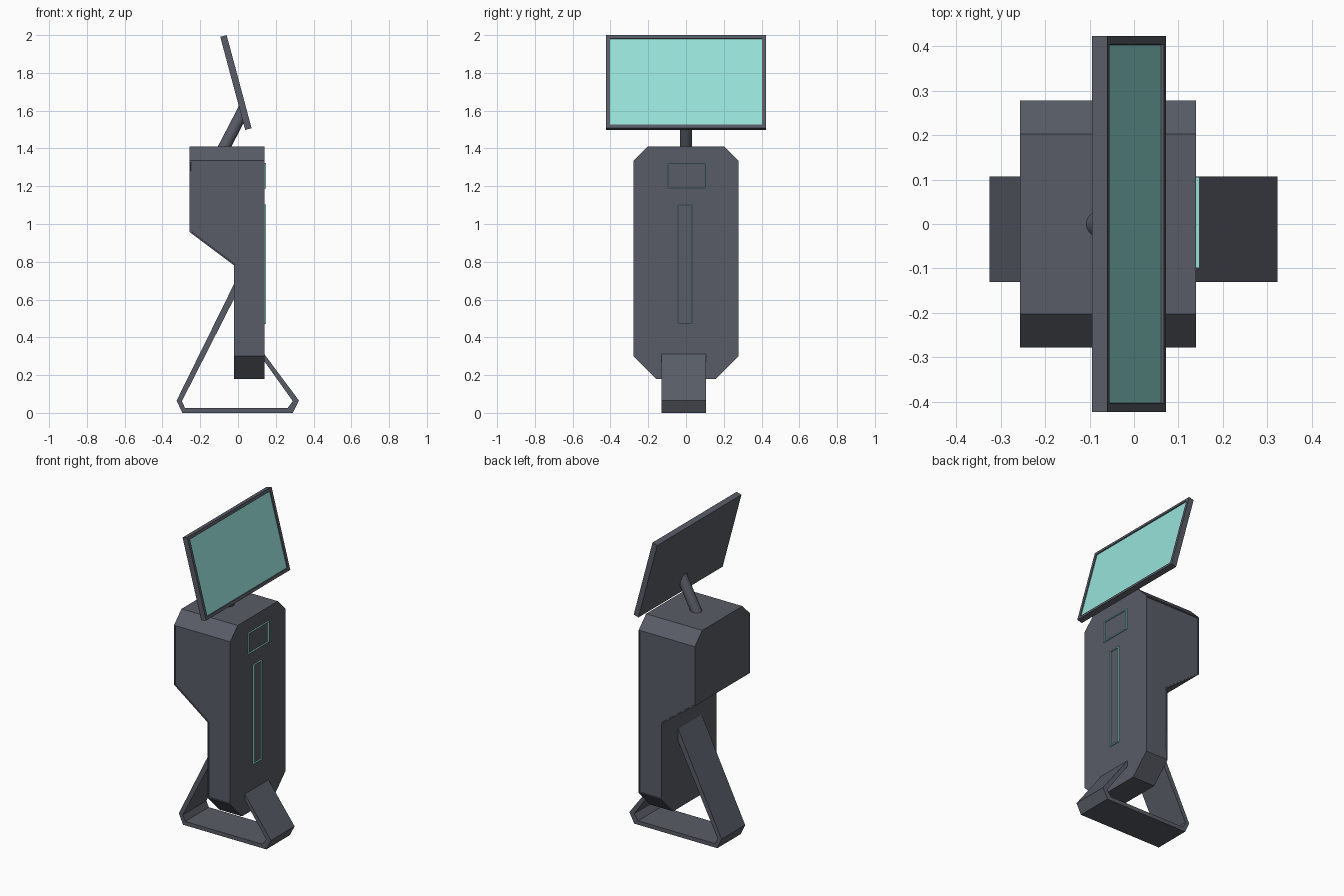
import bpy, bmesh, math
from mathutils import Matrix, Vector

old = bpy.data.objects.get("Cube")
if old:
    bpy.data.objects.remove(old, do_unlink=True)


def material(name, rgb):
    m = bpy.data.materials.new(name)
    m.use_nodes = True
    m.diffuse_color = (*rgb, 1)
    bsdf = next(n for n in m.node_tree.nodes if n.type == 'BSDF_PRINCIPLED')
    bsdf.inputs["Base Color"].default_value = (*rgb, 1)
    return m


GREY = material("slate grey", (0.098, 0.107, 0.133))
TEAL = material("light teal", (0.31, 0.76, 0.70))


def finish(bm, name, *mats):
    mesh = bpy.data.meshes.new(name)
    bm.to_mesh(mesh)
    bm.free()
    for m in mats:
        mesh.materials.append(m)
    ob = bpy.data.objects.new(name, mesh)
    bpy.context.collection.objects.link(ob)
    return ob


def prism(profile, y0, y1):
    """Extrude an x-z outline along y."""
    bm = bmesh.new()
    face = bm.faces.new([bm.verts.new((x, y0, z)) for x, z in profile])
    ext = bmesh.ops.extrude_face_region(bm, geom=[face])
    verts = [g for g in ext["geom"] if isinstance(g, bmesh.types.BMVert)]
    bmesh.ops.translate(bm, verts=verts, vec=(0, y1 - y0, 0))
    bmesh.ops.recalc_face_normals(bm, faces=bm.faces)
    return bm


def cut(bm, point, normal, fill=True):
    """Slice off everything on the normal's side and cap the cut."""
    geom = bm.verts[:] + bm.edges[:] + bm.faces[:]
    res = bmesh.ops.bisect_plane(bm, geom=geom, plane_co=point,
                                 plane_no=normal, clear_outer=True)
    if fill:
        edges = [g for g in res["geom_cut"] if isinstance(g, bmesh.types.BMEdge)]
        bmesh.ops.contextual_create(bm, geom=edges)


# Cabinet: stepped side outline with chamfered corners and recessed side panels
HALF = 0.277
body = prism([(-0.256, 1.41), (0.139, 1.41), (0.139, 0.18),
              (-0.02, 0.18), (-0.02, 0.78), (-0.256, 0.957)], -HALF, HALF)
for s in (-1, 1):
    cut(body, (0, s * HALF, 1.335), (0, s * 0.075, 0.075))
    cut(body, (0, s * HALF, 0.30), (0, s * 0.12, -0.12))
bmesh.ops.recalc_face_normals(body, faces=body.faces)
sides = [f for f in body.faces if abs(f.normal.y) > 0.99]
bmesh.ops.inset_individual(body, faces=sides, thickness=0.008, depth=0)
bmesh.ops.inset_individual(body, faces=sides, thickness=0.001, depth=-0.004)
finish(body, "cabinet", GREY)

# Stand: a bent band whose ends run into the cabinet
stand = prism([(0.0, 0.725), (-0.325, 0.065), (-0.295, 0.0), (0.29, 0.0),
               (0.323, 0.065), (0.12, 0.337), (0.12, 0.30), (0.29, 0.062),
               (0.262, 0.025), (-0.28, 0.025), (-0.297, 0.062), (0.0, 0.645)],
              -0.13, 0.107)
finish(stand, "stand", GREY)

# Monitor: tilted slab with a recessed display
CENTRE = Vector((-0.011, 0, 1.749))
TILT = Matrix.Rotation(math.radians(-15), 4, 'Y')
monitor = bmesh.new()
bmesh.ops.create_cube(monitor, size=1, matrix=Matrix.Diagonal((0.035, 0.845, 0.51, 1)))
display = [f for f in monitor.faces if f.normal.x > 0.9]
bmesh.ops.inset_individual(monitor, faces=display, thickness=0.027, depth=0)
bmesh.ops.inset_individual(monitor, faces=display, thickness=0.001, depth=-0.006)
display[0].material_index = 1
bmesh.ops.transform(monitor, matrix=Matrix.Translation(CENTRE) @ TILT, verts=monitor.verts)
finish(monitor, "monitor", GREY, TEAL)

# Neck: slanted tube trimmed inside the cabinet and inside the monitor
axis = Vector((0.52, 0, 1)).normalized()
neck = bmesh.new()
bmesh.ops.create_cone(neck, cap_ends=False, segments=32, radius1=0.032,
                      radius2=0.032, depth=0.8,
                      matrix=Matrix.Translation((-0.02, 0, 1.508))
                      @ axis.to_track_quat('Z', 'Y').to_matrix().to_4x4())
cut(neck, CENTRE, TILT.to_3x3() @ Vector((1, 0, 0)), fill=False)
cut(neck, (0, 0, 1.40), (0, 0, -1), fill=False)
for f in neck.faces:
    f.smooth = True
finish(neck, "neck", GREY)


# Raised teal outlines on the cabinet face
def outline(name, y0, y1, z0, z1, w=0.006, depth=0.008):
    bm = bmesh.new()
    bars = [(y0, y0 + w, z0, z1), (y1 - w, y1, z0, z1),
            (y0 + w, y1 - w, z0, z0 + w), (y0 + w, y1 - w, z1 - w, z1)]
    for a, b, c, d in bars:
        place = Matrix.Translation((0.139 + depth / 2, (a + b) / 2, (c + d) / 2))
        bmesh.ops.create_cube(bm, size=1,
                              matrix=place @ Matrix.Diagonal((depth, b - a, d - c, 1)))
    finish(bm, name, TEAL)


outline("upper_outline", -0.099, 0.106, 1.188, 1.323)
outline("lower_outline", -0.046, 0.034, 0.47, 1.103)
